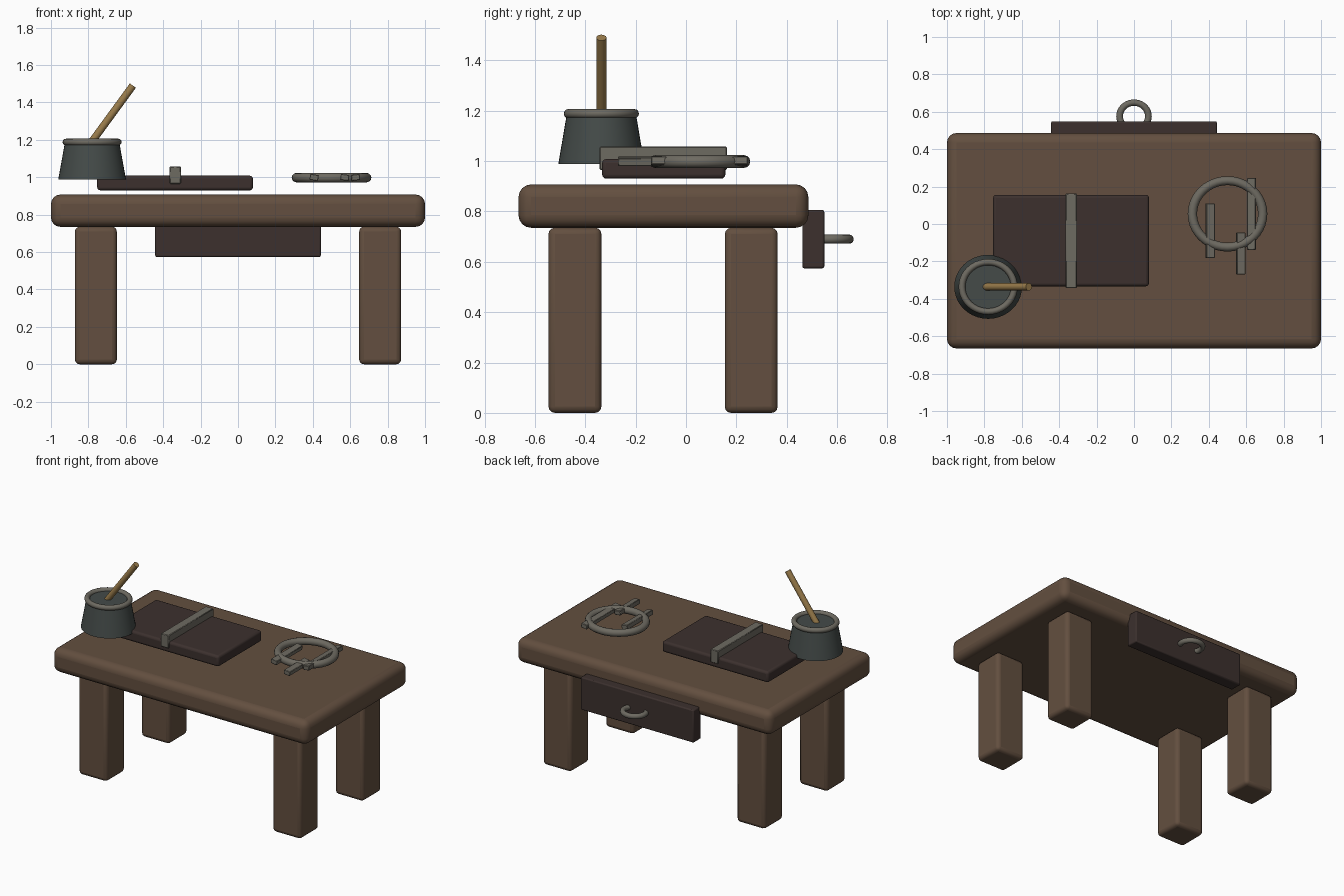
import bpy
from math import radians
from mathutils import Vector

if "Cube" in bpy.data.objects:
    bpy.data.objects.remove(bpy.data.objects["Cube"])


def material(name, r, g, b):
    m = bpy.data.materials.new(name)
    m.diffuse_color = (r, g, b, 1)
    m.use_nodes = True
    m.node_tree.nodes["Principled BSDF"].inputs["Base Color"].default_value = m.diffuse_color
    return m


WOOD = material("wood", 0.125, 0.078, 0.05)
DARK = material("dark_wood", 0.045, 0.03, 0.027)
METAL = material("grey_metal", 0.155, 0.145, 0.12)
SLATE = material("slate", 0.058, 0.07, 0.066)
GOLD = material("gold", 0.32, 0.2, 0.07)


def finish(name, mat):
    ob = bpy.context.object
    ob.name = name
    ob.data.materials.append(mat)
    bpy.ops.object.shade_smooth_by_angle(angle=radians(40))
    return ob


def box(name, mat, x, y, z, bevel, segments=3, roll=0):
    """Rounded box from (min, max) ranges on each axis."""
    centre = [(a + b) / 2 for a, b in (x, y, z)]
    bpy.ops.mesh.primitive_cube_add(size=1, location=centre)
    ob = bpy.context.object
    ob.scale = [b - a for a, b in (x, y, z)]
    bpy.ops.object.transform_apply(location=False, rotation=False, scale=True)
    ob.rotation_euler.y = radians(roll)
    mod = ob.modifiers.new("rounding", 'BEVEL')
    mod.width, mod.segments = bevel, segments
    return finish(name, mat)


def ring(name, mat, centre, major, minor):
    bpy.ops.mesh.primitive_torus_add(location=centre, major_radius=major, minor_radius=minor,
                                     major_segments=40, minor_segments=12)
    bpy.context.object.scale.y = 0.945
    return finish(name, mat)


# Table top and legs
box("table_top", WOOD, (-1, 1), (-0.665, 0.486), (0.735, 0.907), 0.05, 4)
for side, x in (("left", (-0.872, -0.648)), ("right", (0.648, 0.872))):
    for end, y in (("front", (-0.546, -0.336)), ("back", (0.154, 0.364))):
        box(f"{end}_{side}_leg", WOOD, x, y, (0, 0.735), 0.025)

# Drawer front and its ring pull at the back
box("drawer_front", DARK, (-0.443, 0.443), (0.462, 0.549), (0.574, 0.806), 0.008, 2)
ring("drawer_pull", METAL, (0, 0.576, 0.69), 0.077, 0.018)

# Closed book with a strap
box("book", DARK, (-0.753, 0.08), (-0.333, 0.156), (0.93, 1.008), 0.016)
box("book_strap", METAL, (-0.366, -0.305), (-0.343, 0.163), (0.965, 1.057), 0.004, 1)

# Ink pot, rim and pen
POT = Vector((-0.78, -0.336, 0))
bpy.ops.mesh.primitive_cone_add(vertices=40, radius1=0.181, radius2=0.145, depth=0.2,
                                location=POT + Vector((0, 0, 1.088)))
bpy.context.object.scale.y = 0.945
finish("ink_pot", SLATE)
ring("ink_pot_rim", METAL, POT + Vector((0, 0, 1.188)), 0.14, 0.018)

low, high = Vector((-0.84, -0.336, 1.11)), Vector((-0.562, -0.336, 1.49))
bpy.ops.mesh.primitive_cylinder_add(vertices=16, radius=0.02, depth=(high - low).length,
                                    location=(low + high) / 2)
bpy.context.object.rotation_euler = (high - low).to_track_quat('Z', 'Y').to_euler()
finish("pen", GOLD)

# Key ring with three bar keys
ring("key_ring", METAL, (0.5, 0.054, 0.998), 0.188, 0.025)
for i, (x, y, roll) in enumerate((((0.384, 0.43), (-0.182, 0.11), 10),
                                  ((0.606, 0.652), (-0.138, 0.245), -8),
                                  ((0.548, 0.594), (-0.27, -0.045), 8))):
    box(f"key_{i + 1}", METAL, x, y, (0.983, 1.015), 0.003, 1, roll)
